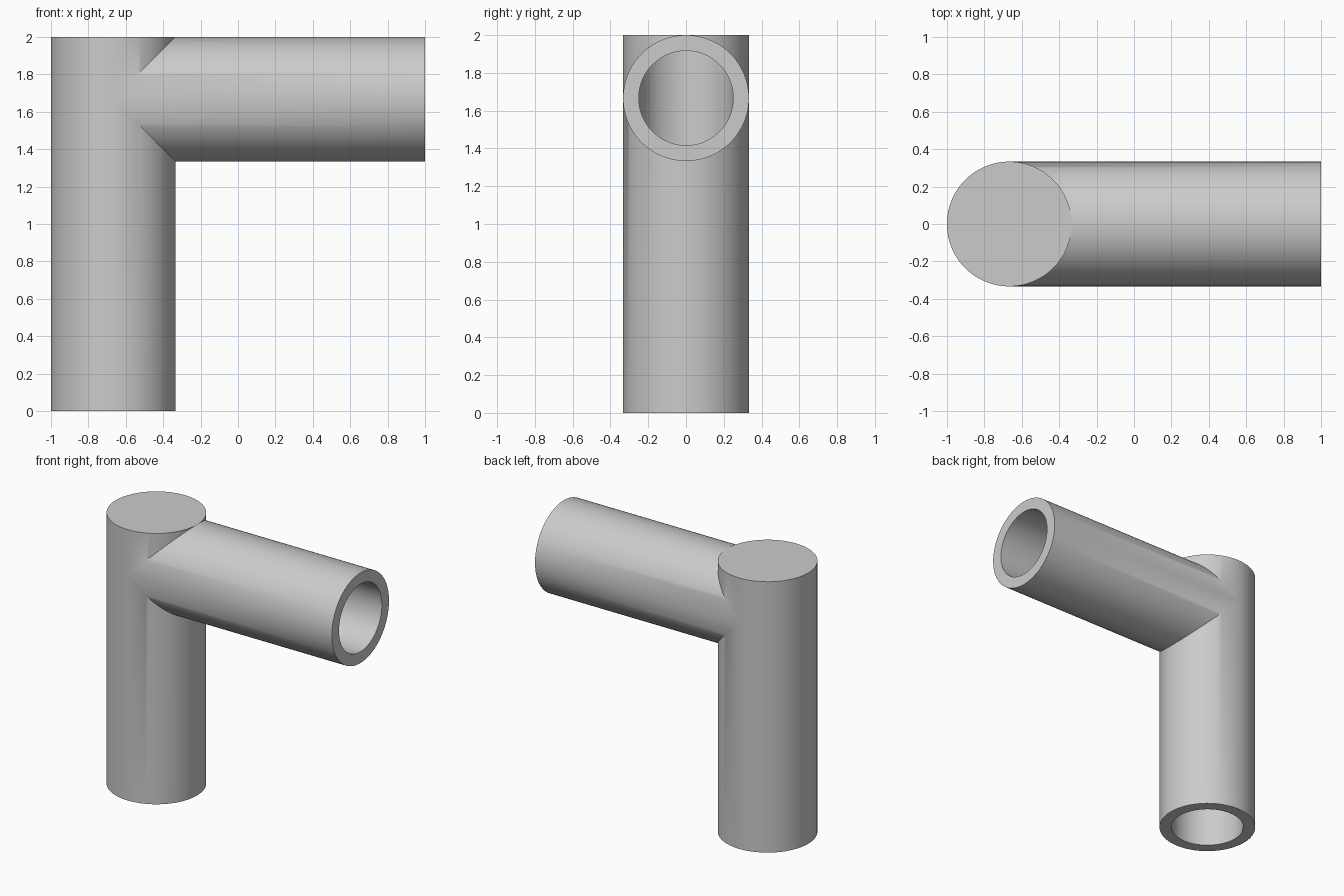
import bpy, bmesh
from math import sin, cos, pi, radians

cube = bpy.data.objects.get("Cube")
if cube:
    bpy.data.objects.remove(cube, do_unlink=True)

SEGMENTS = 96
OUTER, INNER = 1 / 3, 0.25
AXIS_X, AXIS_Z = -2 / 3, 5 / 3   # upright axis and side-branch axis
END_X = 1.0

bm = bmesh.new()


def column(radius, i):
    """Points along one lengthwise line of the upright, plus its branch ends."""
    a = 2 * pi * i / SEGMENTS
    x, y = AXIS_X + radius * cos(a), radius * sin(a)
    reach = max(radius * cos(a), 0)      # half height of the branch opening
    if reach < 1e-6:
        reach = 0
    low, high = AXIS_Z - reach, AXIS_Z + reach
    points = dict(foot=(x, y, 0), low=(x, y, low), high=(x, y, high),
                  top=(x, y, AXIS_Z + radius),
                  end_low=(END_X, y, low), end_high=(END_X, y, high))
    return {name: bm.verts.new(p) for name, p in points.items()}


def skin(radius):
    """Closed-top upright with an equal side branch joined on a mitred seam."""
    cols = [column(radius, i) for i in range(SEGMENTS)]
    for i in range(SEGMENTS):
        p, q = cols[i], cols[(i + 1) % SEGMENTS]
        strips = [("foot", "low"), ("high", "top")]
        if cos(2 * pi * (i + 0.5) / SEGMENTS) > 0:
            strips += [("low", "end_low"), ("high", "end_high")]
        for s, e in strips:
            bm.faces.new((p[s], q[s], q[e], p[e]))
    bm.faces.new([c["top"] for c in cols])
    return cols


outer, inner = skin(OUTER), skin(INNER)

# Flat rims at the foot and at the branch end
for i in range(SEGMENTS):
    j = (i + 1) % SEGMENTS
    rims = ["foot"]
    if cos(2 * pi * (i + 0.5) / SEGMENTS) > 0:
        rims += ["end_low", "end_high"]
    for r in rims:
        bm.faces.new((outer[i][r], outer[j][r], inner[j][r], inner[i][r]))

# Weld seams and drop unused points
bmesh.ops.remove_doubles(bm, verts=bm.verts[:], dist=1e-5)
bmesh.ops.delete(bm, geom=[v for v in bm.verts if not v.link_faces], context="VERTS")
bmesh.ops.recalc_face_normals(bm, faces=bm.faces[:])

mesh = bpy.data.meshes.new("pipe_elbow")
bm.to_mesh(mesh)
bm.free()

# Single grey material
grey = bpy.data.materials.new("plain grey")
grey.use_nodes = True
colour = (0.6, 0.6, 0.6, 1)
grey.diffuse_color = colour
grey.node_tree.nodes["Principled BSDF"].inputs["Base Color"].default_value = colour
mesh.materials.append(grey)

pipe = bpy.data.objects.new("pipe_elbow", mesh)
bpy.context.collection.objects.link(pipe)
for ob in bpy.context.selected_objects:
    ob.select_set(False)
pipe.select_set(True)
bpy.context.view_layer.objects.active = pipe
bpy.ops.object.shade_smooth_by_angle(angle=radians(30))
